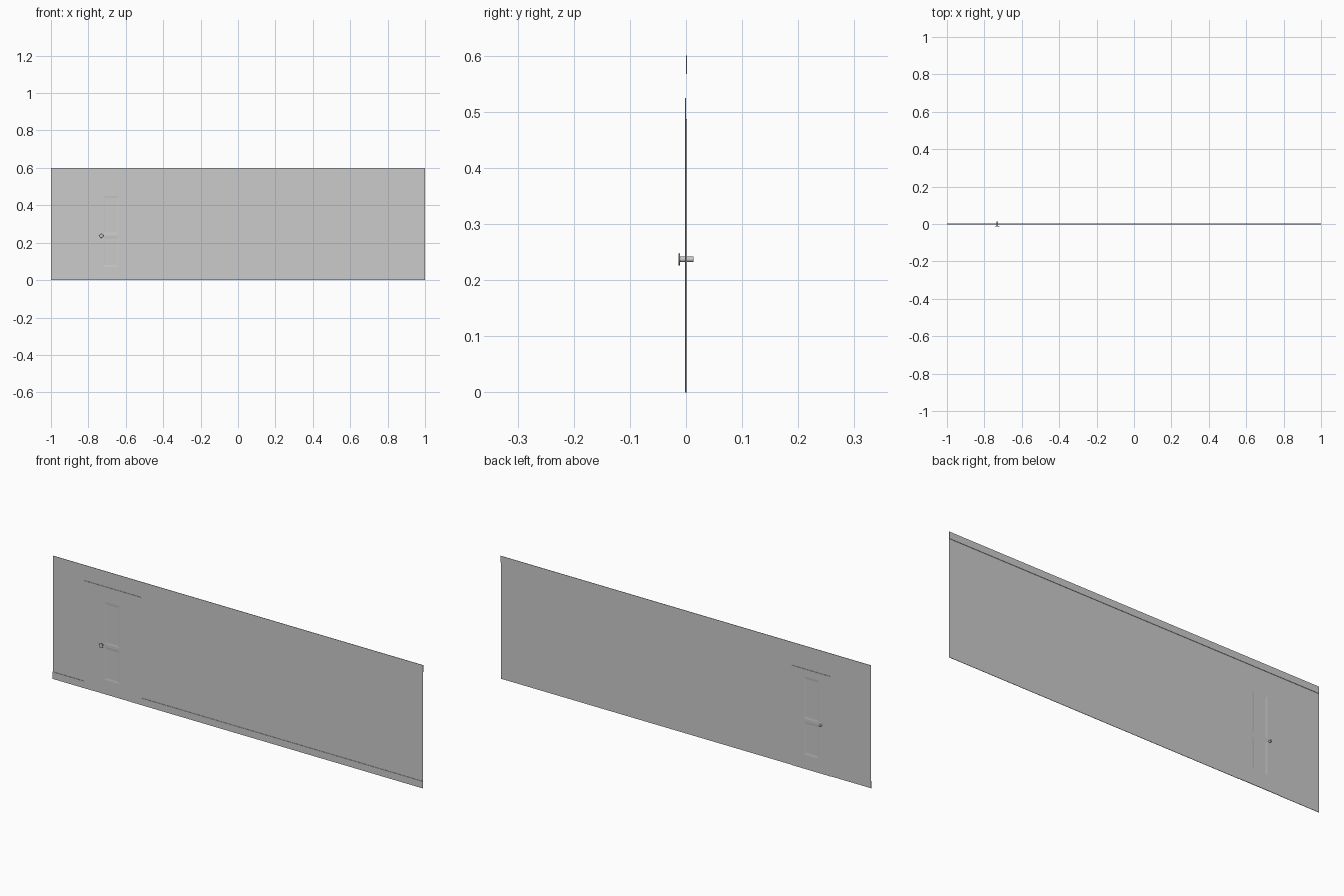
import bpy, bmesh
from math import pi

if "Cube" in bpy.data.objects:
    bpy.data.objects.remove(bpy.data.objects["Cube"])

# Key dimensions
H = 0.60
DOOR_L, DOOR_R, DOOR_TOP = -0.784, -0.573, 0.487
FRAME_L, FRAME_R, FRAME_TOP = -0.828, -0.517, 0.525
SKIRT = 0.034


def finish(bm, name):
    bmesh.ops.recalc_face_normals(bm, faces=bm.faces)
    me = bpy.data.meshes.new(name)
    bm.to_mesh(me)
    bm.free()
    ob = bpy.data.objects.new(name, me)
    bpy.context.collection.objects.link(ob)
    return ob


def outline(name, pts, y0, y1=None):
    """Flat x-z polygon at y0, optionally extruded to y1."""
    bm = bmesh.new()
    f = bm.faces.new([bm.verts.new((x, y0, z)) for x, z in pts])
    if y1 is not None:
        r = bmesh.ops.extrude_face_region(bm, geom=[f], use_keep_orig=True)
        for v in r["geom"]:
            if isinstance(v, bmesh.types.BMVert):
                v.co.y = y1
    return finish(bm, name)


def rect(x0, x1, z0, z1):
    return [(x0, z0), (x1, z0), (x1, z1), (x0, z1)]


def arch(x0, x1, top, ix0, ix1, itop):
    return [(x0, 0), (ix0, 0), (ix0, itop), (ix1, itop),
            (ix1, 0), (x1, 0), (x1, top), (x0, top)]


# Thin wall with the doorway cut out
outline("wall", arch(-1, 1, H, DOOR_L, DOOR_R, DOOR_TOP), 0)

# Door frame and skirting on the front, top trim on the back
outline("door_frame", arch(FRAME_L, FRAME_R, FRAME_TOP, DOOR_L, DOOR_R, DOOR_TOP), 0, -0.002)
outline("skirting_left", rect(-1, FRAME_L, 0, SKIRT), 0, -0.002)
outline("skirting_right", rect(FRAME_R, 1, 0, SKIRT), 0, -0.002)
outline("top_trim", rect(-1, 1, 0.567, H), 0, 0.002)

# Door slab with two bevelled recessed panels on both sides
xs = [DOOR_L, -0.720, -0.638, DOOR_R]
zs = [0, 0.070, 0.232, 0.245, 0.450, DOOR_TOP]
bm = bmesh.new()
grid = [[bm.verts.new((x, -0.001, z)) for x in xs] for z in zs]
for j in range(len(zs) - 1):
    for i in range(len(xs) - 1):
        bm.faces.new((grid[j][i], grid[j][i + 1], grid[j + 1][i + 1], grid[j + 1][i]))
r = bmesh.ops.extrude_face_region(bm, geom=bm.faces[:], use_keep_orig=True)
for v in r["geom"]:
    if isinstance(v, bmesh.types.BMVert):
        v.co.y = 0.002
bmesh.ops.recalc_face_normals(bm, faces=bm.faces)
panels = []
for f in bm.faces:
    c = f.calc_center_median()
    if abs(f.normal.y) > 0.9 and xs[1] < c.x < xs[2] and (
            zs[1] < c.z < zs[2] or zs[3] < c.z < zs[4]):
        panels.append(f)
bmesh.ops.inset_individual(bm, faces=panels, thickness=0.014, depth=-0.001)
finish(bm, "door")


# Knob: spindle through the door with a thin rounded disc in front
def rod(name, radius, y0, y1):
    bpy.ops.mesh.primitive_cylinder_add(
        vertices=24, radius=radius, depth=y1 - y0,
        location=(-0.731, (y0 + y1) / 2, 0.237), rotation=(pi / 2, 0, 0))
    ob = bpy.context.object
    ob.name = name
    bpy.ops.object.shade_smooth_by_angle()
    return ob


rod("knob_spindle", 0.005, -0.012, 0.0135)
disc = rod("knob_disc", 0.011, -0.0135, -0.0105)
bev = disc.modifiers.new("round", "BEVEL")
bev.width, bev.segments = 0.001, 2
